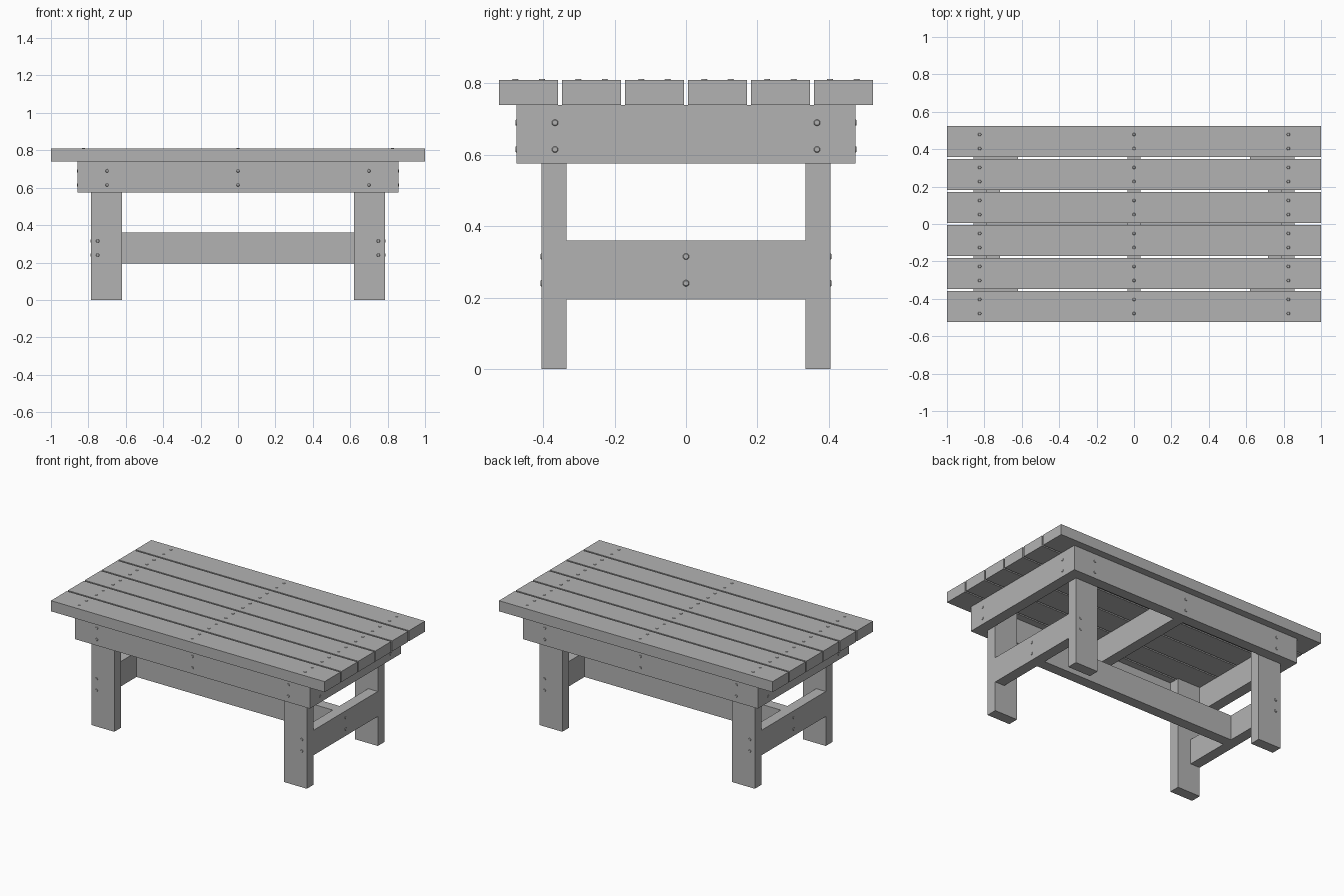
import bpy, bmesh
from mathutils import Matrix, Vector

cube = bpy.data.objects.get("Cube")
if cube:
    bpy.data.objects.remove(cube, do_unlink=True)

grey = bpy.data.materials.new("plain_grey")
grey.use_nodes = True
tone = (0.45, 0.45, 0.45, 1)
grey.diffuse_color = tone
grey.node_tree.nodes["Principled BSDF"].inputs["Base Color"].default_value = tone


def finish(name, bm):
    mesh = bpy.data.meshes.new(name)
    bm.to_mesh(mesh)
    bm.free()
    mesh.materials.append(grey)
    obj = bpy.data.objects.new(name, mesh)
    bpy.context.collection.objects.link(obj)


def board(name, x, y, z):
    """Box spanning the given (low, high) ranges."""
    bm = bmesh.new()
    spans = (x, y, z)
    centre = Vector([(a + b) / 2 for a, b in spans])
    size = Vector([b - a for a, b in spans])
    bmesh.ops.create_cube(bm, size=1, matrix=Matrix.Translation(centre) @ Matrix.Diagonal(size).to_4x4())
    finish(name, bm)


def span(side, a, b):
    """Range a..b measured outward, on the chosen side of zero."""
    return tuple(sorted((side * a, side * b)))


def screws(name, points, normal):
    """Low screw heads sitting on a surface and facing along normal."""
    bm = bmesh.new()
    turn = Vector(normal).to_track_quat('Z', 'Y').to_matrix().to_4x4()
    for p in points:
        bmesh.ops.create_cone(bm, cap_ends=True, segments=12, radius1=0.011, radius2=0.007,
                              depth=0.005, matrix=Matrix.Translation(p) @ turn)
    finish(name, bm)


T = 0.07                       # board thickness
TOP, DECK, APRON = 0.81, 0.74, 0.575
LEG_X, LEG_Y = 0.787, 0.405    # outer faces of the legs
APRON_X, APRON_Y = 0.858, 0.475
RAIL = (0.195, 0.36)
SIDES = ((-1, "right"), (1, "left"))
ENDS = ((-1, "front"), (1, "back"))

# Table top slats with screw pairs
width, pitch = 0.166, 0.1764
for i in range(6):
    y = (i - 2.5) * pitch
    board(f"top_slat_{i + 1}", (-1, 1), (y - width / 2, y + width / 2), (DECK, TOP))
    heads = [(x, y + d, TOP) for x in (-0.825, 0, 0.825) for d in (-0.0375, 0.0375)]
    screws(f"slat_screws_{i + 1}", heads, (0, 0, 1))

# Long aprons and the legs behind them
for sy, end in ENDS:
    board(f"{end}_apron", (-APRON_X, APRON_X), span(sy, LEG_Y, APRON_Y), (APRON, DECK))
    heads = [(x, sy * APRON_Y, z) for x in (-0.7, 0, 0.7) for z in (0.615, 0.69)]
    screws(f"{end}_apron_screws", heads, (0, sy, 0))
    for sx, side in SIDES:
        board(f"{end}_{side}_leg", span(sx, 0.62, LEG_X), span(sy, LEG_Y - T, LEG_Y), (0, DECK))
        heads = [(sx * 0.75, sy * LEG_Y, z) for z in (0.24, 0.315)]
        screws(f"{end}_{side}_leg_screws", heads, (0, sy, 0))

# End aprons and end rails
for sx, side in SIDES:
    board(f"{side}_end_apron", span(sx, LEG_X, APRON_X), (-LEG_Y, LEG_Y), (APRON, DECK))
    heads = [(sx * APRON_X, y, z) for y in (-0.367, 0.367) for z in (0.615, 0.69)]
    screws(f"{side}_end_apron_screws", heads, (sx, 0, 0))
    board(f"{side}_end_rail", span(sx, LEG_X - T, LEG_X), (T - LEG_Y, LEG_Y - T), RAIL)
    heads = [(sx * LEG_X, 0, z) for z in (0.24, 0.315)]
    screws(f"{side}_end_rail_screws", heads, (sx, 0, 0))

# Centre stretcher and the cross beam under the slats
board("centre_stretcher", (T - LEG_X, LEG_X - T), (-T / 2, T / 2), RAIL)
board("cross_beam", (-T / 2, T / 2), (-LEG_Y, LEG_Y), (APRON, DECK))
